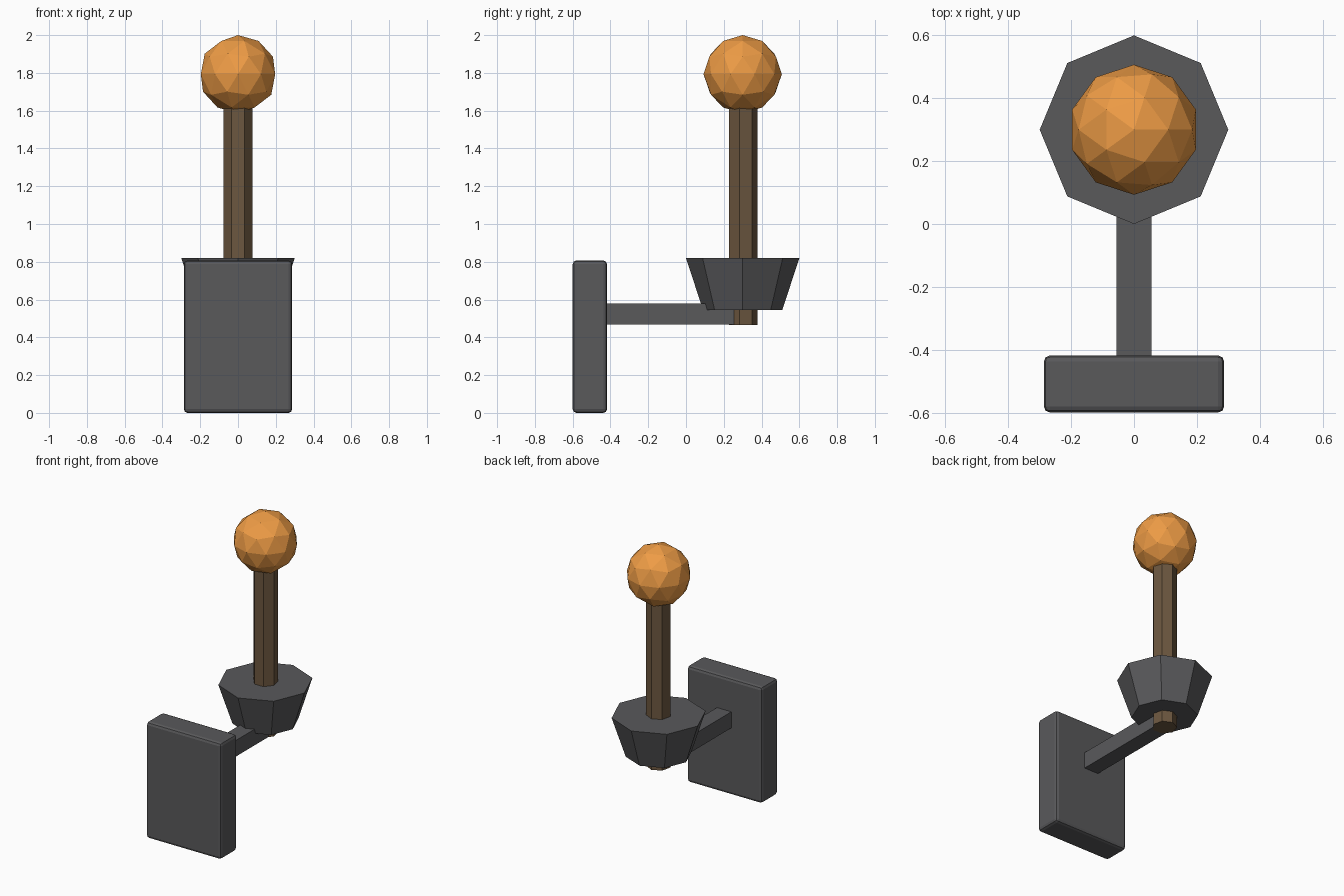
import bpy

if "Cube" in bpy.data.objects:
    bpy.data.objects.remove(bpy.data.objects["Cube"])

AXIS_Y = 0.3  # torch axis


def material(name, color):
    m = bpy.data.materials.new(name)
    m.diffuse_color = (*color, 1)
    m.use_nodes = True
    m.node_tree.nodes["Principled BSDF"].inputs["Base Color"].default_value = m.diffuse_color
    return m


IRON = material("iron", (0.1, 0.1, 0.105))
WOOD = material("wood", (0.15, 0.095, 0.05))
FLAME = material("flame", (0.85, 0.33, 0.06))


def finish(name, mat):
    ob = bpy.context.object
    ob.name = name
    ob.data.materials.append(mat)
    return ob


def box(name, lo, hi, mat, bevel=0):
    bpy.ops.mesh.primitive_cube_add(size=1, location=[(a + b) / 2 for a, b in zip(lo, hi)])
    ob = finish(name, mat)
    ob.scale = [b - a for a, b in zip(lo, hi)]
    bpy.ops.object.transform_apply(location=False, rotation=False, scale=True)
    if bevel:
        mod = ob.modifiers.new("bevel", 'BEVEL')
        mod.width = bevel
        mod.segments = 2
    return ob


def prism(name, sides, r_bottom, r_top, z0, z1, mat):
    bpy.ops.mesh.primitive_cone_add(vertices=sides, radius1=r_bottom, radius2=r_top,
                                    depth=z1 - z0, location=(0, AXIS_Y, (z0 + z1) / 2))
    return finish(name, mat)


# Wall plate and bracket arm
box("wall_plate", (-0.287, -0.6, 0), (0.287, -0.418, 0.807), IRON, 0.02)
box("bracket_arm", (-0.055, -0.43, 0.467), (0.055, 0.29, 0.579), IRON)

# Tapered holder cup
prism("holder_cup", 8, 0.21, 0.3, 0.545, 0.82, IRON)

# Seven-sided wooden shaft
prism("torch_shaft", 7, 0.079, 0.079, 0.466, 1.66, WOOD)

# Faceted flame ball
bpy.ops.mesh.primitive_ico_sphere_add(subdivisions=2, radius=0.207, location=(0, AXIS_Y, 1.793))
finish("flame_ball", FLAME)
